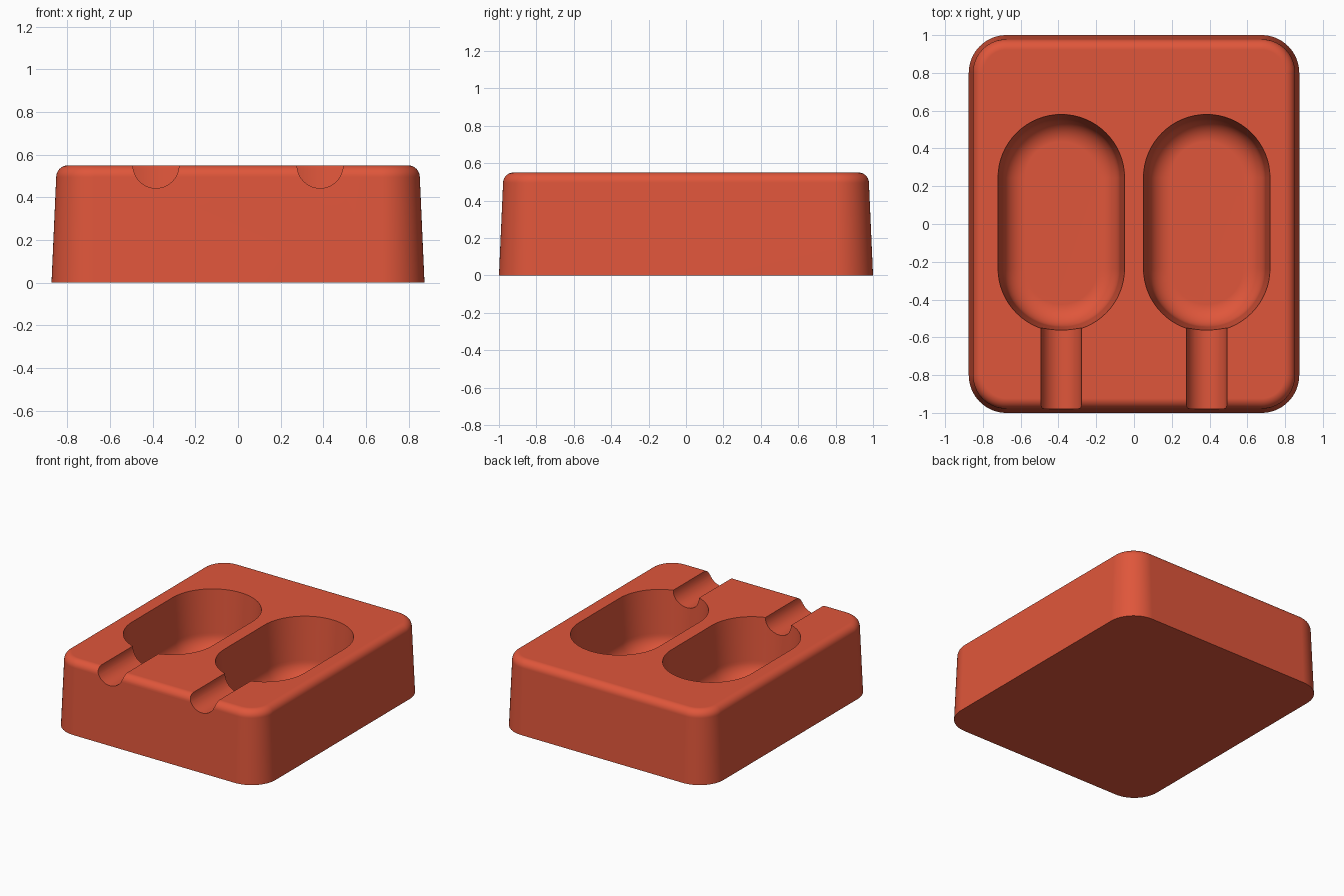
import bpy
import bmesh
from math import cos, sin, pi, radians

cube = bpy.data.objects.get("Cube")
if cube:
    bpy.data.objects.remove(cube, do_unlink=True)

HEIGHT = 0.55
POCKET_X = 0.385

red = bpy.data.materials.new("brick red")
red.use_nodes = True
colour = (0.74, 0.093, 0.043, 1)
red.diffuse_color = colour
red.node_tree.nodes["Principled BSDF"].inputs["Base Color"].default_value = colour


def rounded_outline(hx, hy, r, steps=16):
    """Counter-clockwise outline of a rectangle with round corners."""
    points = []
    for i, (sx, sy) in enumerate([(1, 1), (-1, 1), (-1, -1), (1, -1)]):
        for k in range(steps + 1):
            a = (i + k / steps) * pi / 2
            points.append((sx * (hx - r) + r * cos(a), sy * (hy - r) + r * sin(a)))
    return points


def make_object(name, bm):
    bmesh.ops.remove_doubles(bm, verts=bm.verts, dist=0.0001)
    bmesh.ops.recalc_face_normals(bm, faces=bm.faces)
    mesh = bpy.data.meshes.new(name)
    bm.to_mesh(mesh)
    bm.free()
    mesh.materials.append(red)
    obj = bpy.data.objects.new(name, mesh)
    bpy.context.collection.objects.link(obj)
    return obj


def stacked_solid(name, centre, hx, hy, r, profile):
    """Solid lofted through outlines, each given as (inset, height)."""
    bm = bmesh.new()
    rings = []
    for inset, z in profile:
        outline = rounded_outline(hx - inset, hy - inset, r - inset)
        rings.append([bm.verts.new((centre[0] + x, centre[1] + y, z)) for x, y in outline])
    for low, high in zip(rings, rings[1:]):
        for i in range(len(low)):
            j = (i + 1) % len(low)
            bm.faces.new((low[i], low[j], high[j], high[i]))
    bm.faces.new(rings[0])
    bm.faces.new(rings[-1])
    return make_object(name, bm)


def fillet(inset, z, r, direction, steps=10):
    """Quarter-round profile from an upright wall to a flat face."""
    return [(inset + r * (1 - cos(k / steps * pi / 2)), z + direction * r * sin(k / steps * pi / 2))
            for k in range(steps + 1)]


# Drafted block with a rounded top rim
block = stacked_solid("holder_block", (0, 0), 0.875, 1.0, 0.2,
                      [(0, 0)] + fillet(0.022, HEIGHT - 0.055, 0.055, 1))

cutters = []
for side, sign in (("left", 1), ("right", -1)):
    # Deep round-ended pocket with a filleted floor
    floor = 0.11
    cutters.append(stacked_solid(side + "_pocket_cutter", (sign * POCKET_X, 0.005),
                                 0.335, 0.575, 0.335,
                                 [(-0.012, HEIGHT + 0.15), (0, HEIGHT)]
                                 + fillet(0.025, floor + 0.12, 0.12, -1)))
    # Half-round channel from the pocket to the front face
    bm = bmesh.new()
    bmesh.ops.create_cone(bm, cap_ends=True, segments=48, radius1=0.108, radius2=0.108, depth=0.8)
    channel = make_object(side + "_channel_cutter", bm)
    channel.rotation_euler.x = radians(90)
    channel.location = (sign * POCKET_X, -0.75, HEIGHT + 0.001)
    cutters.append(channel)

bpy.context.view_layer.objects.active = block
for cutter in cutters:
    cutter.hide_render = True
    cut = block.modifiers.new(cutter.name, 'BOOLEAN')
    cut.operation = 'DIFFERENCE'
    cut.solver = 'EXACT'
    cut.object = cutter
    bpy.ops.object.modifier_apply(modifier=cut.name)
for cutter in cutters:
    bpy.data.objects.remove(cutter, do_unlink=True)

# Smooth curves with crisp cut edges
bpy.ops.object.select_all(action='DESELECT')
block.select_set(True)
bpy.ops.object.shade_smooth_by_angle(angle=radians(30))
weighted = block.modifiers.new("even_shading", 'WEIGHTED_NORMAL')
weighted.keep_sharp = True
